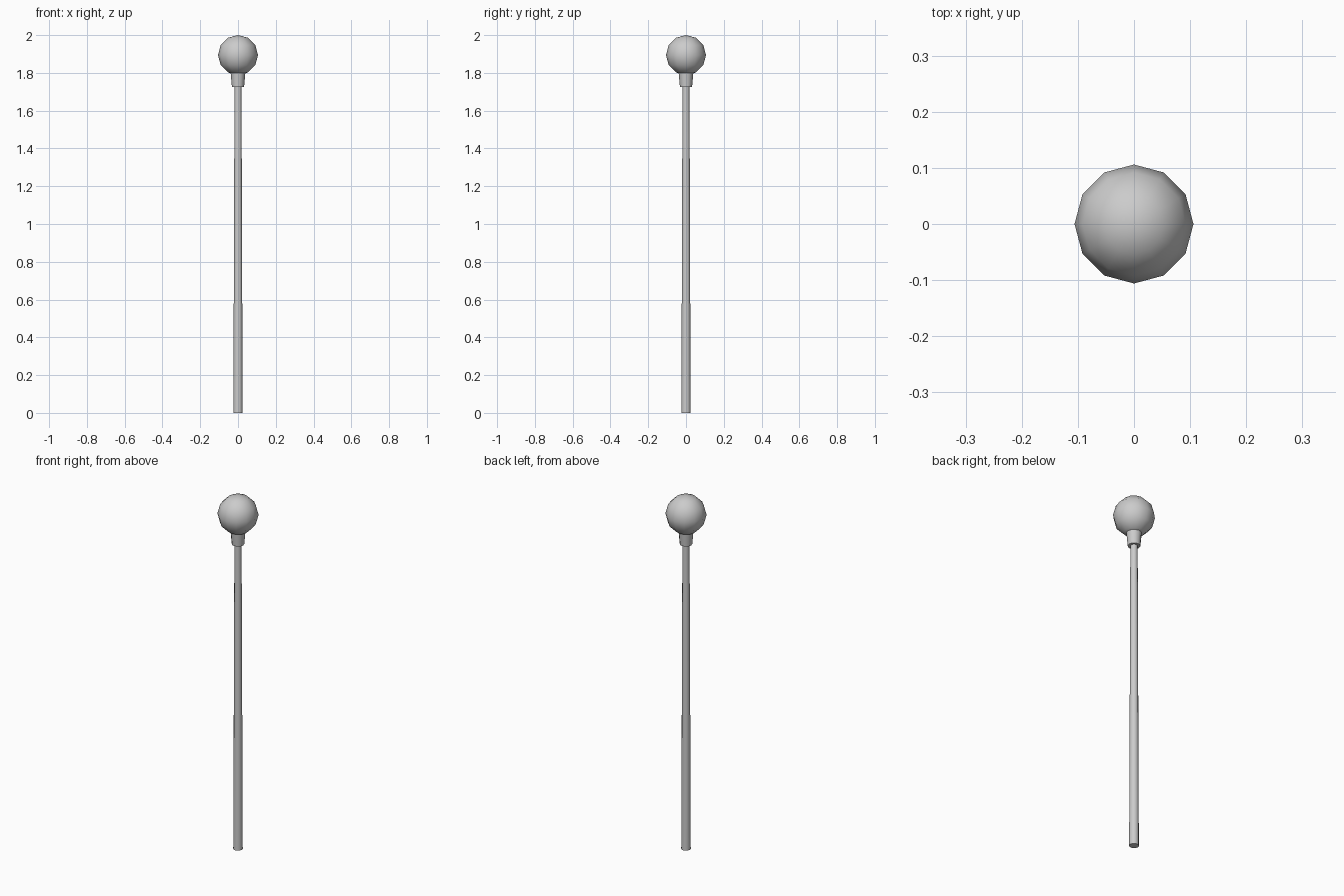
import bpy
import math

if "Cube" in bpy.data.objects:
    bpy.data.objects.remove(bpy.data.objects["Cube"])


def tapered(name, z0, z1, r0, r1, sides=12):
    bpy.ops.mesh.primitive_cone_add(vertices=sides, radius1=r0, radius2=r1,
                                    depth=z1 - z0, location=(0, 0, (z0 + z1) / 2))
    finish(name)


def finish(name):
    bpy.context.object.name = name
    bpy.ops.object.shade_smooth_by_angle(angle=math.radians(40))


# Slender tapering pole
tapered("pole", 0.0, 1.74, 0.0245, 0.0185)

# Flared collar holding the globe
tapered("collar", 1.725, 1.801, 0.032, 0.039)

# Low-poly globe on top
bpy.ops.mesh.primitive_uv_sphere_add(segments=12, ring_count=6, radius=0.106,
                                     location=(0, 0, 1.894))
finish("globe")
